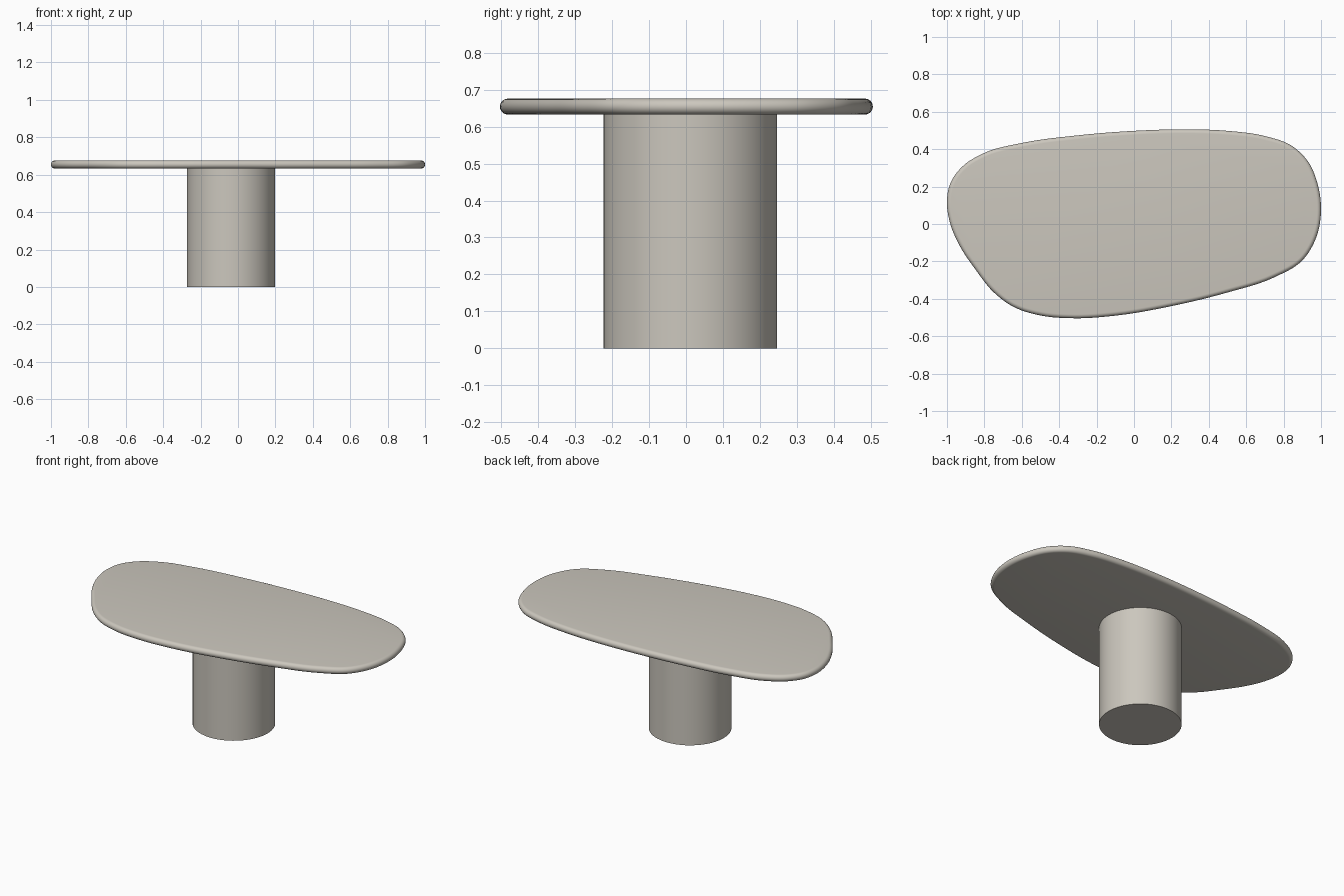
import bpy, bmesh, math
from mathutils import Vector
from mathutils.geometry import interpolate_bezier

if "Cube" in bpy.data.objects:
    bpy.data.objects.remove(bpy.data.objects["Cube"])

stone = bpy.data.materials.new("warm grey stone")
stone.diffuse_color = (0.60, 0.57, 0.51, 1)
stone.use_nodes = True
stone.node_tree.nodes["Principled BSDF"].inputs["Base Color"].default_value = stone.diffuse_color

BOTTOM, TOP = 0.633, 0.676


def finish(obj):
    obj.data.materials.append(stone)
    bpy.ops.object.select_all(action='DESELECT')
    obj.select_set(True)
    bpy.context.view_layer.objects.active = obj
    bpy.ops.object.shade_smooth_by_angle(angle=math.radians(30))


# Pebble-shaped outline, counter-clockwise from the right end
outline = [
    (1.0, 0.08), (0.98, 0.22), (0.93, 0.335), (0.84, 0.42), (0.70, 0.47),
    (0.50, 0.498), (0.25, 0.506), (0.0, 0.498), (-0.30, 0.474), (-0.60, 0.433),
    (-0.80, 0.38), (-0.92, 0.305), (-0.983, 0.215), (-1.0, 0.13),
    (-0.982, 0.0), (-0.93, -0.12), (-0.85, -0.24), (-0.75, -0.365),
    (-0.65, -0.44), (-0.50, -0.489), (-0.32, -0.504), (-0.10, -0.49),
    (0.20, -0.439), (0.50, -0.366), (0.75, -0.285), (0.90, -0.195), (0.975, -0.07)]
pts = [Vector(p) for p in outline]
n = len(pts)


# Smooth the outline; handle lengths follow each span's own length
def tangent(i):
    a, b, c = pts[i - 1], pts[i], pts[(i + 1) % n]
    d0, d1 = (b - a).length, (c - b).length
    return ((b - a) / d0 * d1 + (c - b) / d1 * d0).normalized()


rim = []
for i in range(n):
    a, b = pts[i], pts[(i + 1) % n]
    h = (b - a).length / 3
    rim += interpolate_bezier(a, a + tangent(i) * h,
                              b - tangent((i + 1) % n) * h, b, 7)[:-1]
m = len(rim)

# Table top: stacked rings forming a full round edge
bm = bmesh.new()
r = (TOP - BOTTOM) / 2
rings = []
for k in range(13):
    ang = math.radians(-90 + 15 * k)
    ring = []
    for i in range(m):
        t = (rim[(i + 1) % m] - rim[i - 1]).normalized()
        p = rim[i] - Vector((t.y, -t.x)) * r * (1 - math.cos(ang))
        ring.append(bm.verts.new((p.x, p.y, BOTTOM + r + r * math.sin(ang))))
    rings.append(ring)
for lo, hi in zip(rings, rings[1:]):
    for i in range(m):
        j = (i + 1) % m
        bm.faces.new((lo[i], lo[j], hi[j], hi[i]))
bm.faces.new(rings[-1])
bm.faces.new(rings[0][::-1])
mesh = bpy.data.meshes.new("table_top")
bm.to_mesh(mesh)
bm.free()
table_top = bpy.data.objects.new("table_top", mesh)
bpy.context.collection.objects.link(table_top)
finish(table_top)

# Round pedestal
height = BOTTOM + 0.003
bpy.ops.mesh.primitive_cylinder_add(vertices=64, radius=0.235, depth=height,
                                    location=(-0.037, 0.012, height / 2))
pedestal = bpy.context.object
pedestal.name = "pedestal"
finish(pedestal)
